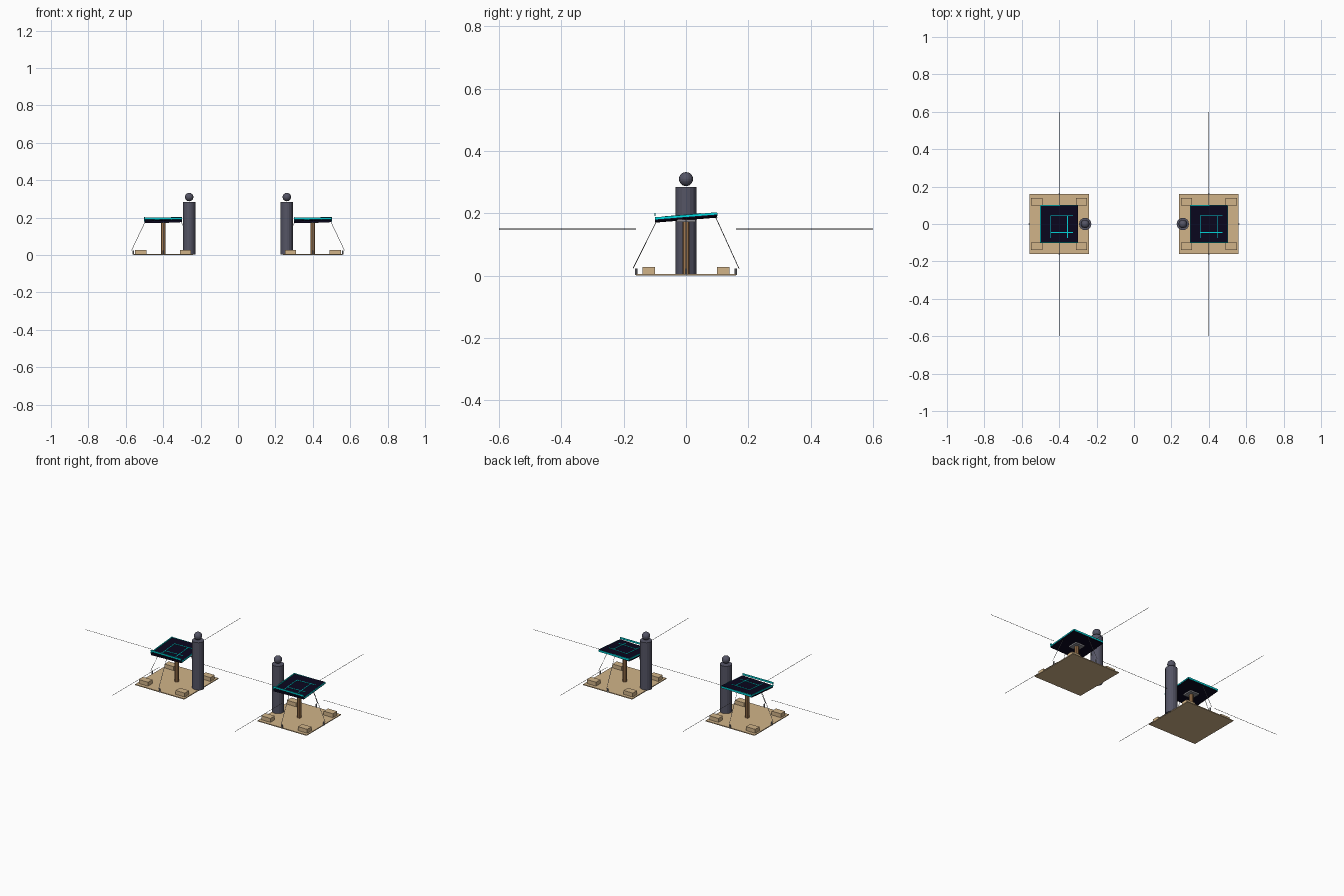
import bpy, bmesh, math
from mathutils import Matrix, Vector

cube = bpy.data.objects.get("Cube")
if cube:
    bpy.data.objects.remove(cube, do_unlink=True)


def material(name, r, g, b):
    m = bpy.data.materials.new(name)
    m.use_nodes = True
    m.diffuse_color = (r, g, b, 1)
    m.node_tree.nodes["Principled BSDF"].inputs["Base Color"].default_value = (r, g, b, 1)
    return m


SAND = material("sand", 0.64, 0.455, 0.25)
WOOD = material("wood", 0.36, 0.19, 0.08)
SLATE = material("slate", 0.09, 0.09, 0.13)
NAVY = material("dark navy", 0.003, 0.002, 0.013)
TEAL = material("bright teal", 0.0, 0.72, 0.75)
STEEL = material("steel", 0.28, 0.28, 0.3)
WIRE = material("dark wire", 0.13, 0.13, 0.13)


def finish(bm, name, mat):
    mesh = bpy.data.meshes.new(name)
    bm.to_mesh(mesh)
    bm.free()
    mesh.materials.append(mat)
    bpy.context.collection.objects.link(bpy.data.objects.new(name, mesh))


def box(name, mat, center, size, frame=Matrix()):
    bm = bmesh.new()
    bmesh.ops.create_cube(bm, size=1, matrix=Matrix.Translation(center) @ Matrix.Diagonal((*size, 1)))
    bm.transform(frame)
    finish(bm, name, mat)


def rod(name, mat, start, end, radius, sides):
    start, end = Vector(start), Vector(end)
    axis = end - start
    turn = axis.to_track_quat('Z', 'Y').to_matrix().to_4x4()
    bm = bmesh.new()
    bmesh.ops.create_cone(bm, cap_ends=True, segments=sides, radius1=radius, radius2=radius,
                          depth=axis.length, matrix=Matrix.Translation((start + end) / 2) @ turn)
    finish(bm, name, mat)


def station(side, label):
    cx = 0.4 * side

    # Ground pad, corner crates and mast
    box(label + "_ground_pad", SAND, (cx, 0, 0.0025), (0.32, 0.32, 0.005))
    for i in (-1, 1):
        for j in (-1, 1):
            box(label + "_crate", SAND, (cx + 0.12 * i, 0.12 * j, 0.016), (0.06, 0.04, 0.024))
    rod(label + "_mast", WOOD, (cx, 0, 0.004), (cx, 0, 0.18), 0.012, 8)
    box(label + "_mast_mount", STEEL, (cx, 0, 0.176), (0.06, 0.06, 0.008))

    # Canopy tilted both ways, edge bars and raised traces
    pitch = Matrix.Translation((cx, 0, 0.187)) @ Matrix.Rotation(math.radians(4.6), 4, 'X')
    tilt = pitch @ Matrix.Rotation(math.radians(-1.5), 4, 'Y')
    box(label + "_canopy", NAVY, (0, 0, 0), (0.2, 0.2, 0.012), tilt)
    for i in (-1, 1):
        box(label + "_side_bar", TEAL, (0.0995 * i, 0, 0.005), (0.004, 0.2, 0.007), pitch)
        box(label + "_end_bar", TEAL, (cx, 0.0995 * i, 0.196), (0.2, 0.004, 0.01))
        box(label + "_cross_trace", TEAL, (0.014, 0.045 * i, 0.0065), (0.12, 0.004, 0.003), tilt)
        box(label + "_long_trace", TEAL, (0.045 * i, -0.014, 0.0065), (0.004, 0.12, 0.003), tilt)

    # Stakes, guy ropes and level lines in four directions
    for dx, dy in ((1, 0), (-1, 0), (0, 1), (0, -1)):
        def at(distance, z):
            return (cx + dx * distance, dy * distance, z)
        rod(label + "_stake", STEEL, at(0.16, 0.002), at(0.16, 0.023), 0.004, 8)
        rod(label + "_guy_rope", STEEL, at(0.096, 0.179 + 0.007 * dy), at(0.17, 0.023), 0.0012, 6)
        rod(label + "_level_line", WIRE, at(0.16, 0.15), at(0.6, 0.15), 0.001, 6)

    # Round pillar with a ball on top
    px = 0.261 * side
    rod(label + "_pillar", SLATE, (px, 0, 0.002), (px, 0, 0.284), 0.033, 16)
    bm = bmesh.new()
    bmesh.ops.create_uvsphere(bm, u_segments=16, v_segments=12, radius=0.0225,
                              matrix=Matrix.Translation((px, 0, 0.31)))
    finish(bm, label + "_pillar_ball", SLATE)


station(-1, "right")
station(1, "left")
